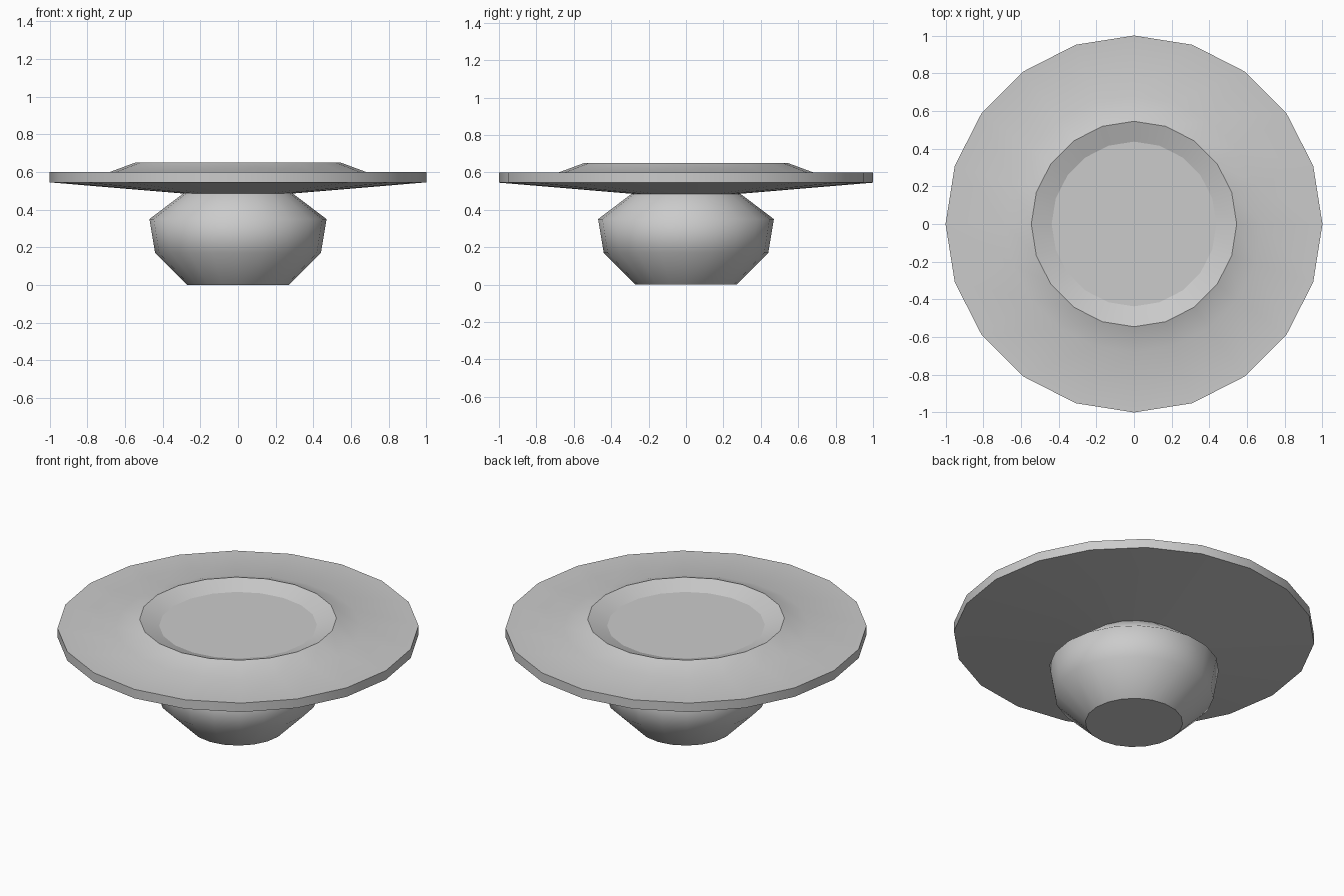
import bpy
import bmesh
import math

SIDES = 20

cube = bpy.data.objects.get("Cube")
if cube:
    bpy.data.objects.remove(cube, do_unlink=True)

# Single plain grey finish
grey = bpy.data.materials.new("plain grey")
grey.use_nodes = True
colour = (0.6, 0.6, 0.6, 1)
grey.diffuse_color = colour
grey.node_tree.nodes["Principled BSDF"].inputs["Base Color"].default_value = colour


def lathe(name, profile, smooth_angle):
    """Turn a (radius, height) profile listed bottom to top, with flat end caps."""
    bm = bmesh.new()
    rings = []
    for radius, height in profile:
        ring = []
        for i in range(SIDES):
            a = math.tau * i / SIDES
            ring.append(bm.verts.new((radius * math.cos(a), radius * math.sin(a), height)))
        rings.append(ring)
    for low, high in zip(rings, rings[1:]):
        for i in range(SIDES):
            j = (i + 1) % SIDES
            bm.faces.new((low[i], low[j], high[j], high[i]))
    caps = [bm.faces.new(rings[0][::-1]), bm.faces.new(rings[-1])]
    bm.normal_update()
    # Smooth walls, crisp caps and crisp edges above the given angle
    for face in bm.faces:
        face.smooth = face not in caps
    for edge in bm.edges:
        edge.smooth = edge.calc_face_angle(0) < math.radians(smooth_angle)
    for cap in caps:
        for edge in cap.edges:
            edge.smooth = False
    mesh = bpy.data.meshes.new(name)
    bm.to_mesh(mesh)
    bm.free()
    mesh.materials.append(grey)
    obj = bpy.data.objects.new(name, mesh)
    bpy.context.collection.objects.link(obj)
    return obj


# Rounded foot
lathe("round_base", [(0.27, 0), (0.44, 0.17), (0.47, 0.35), (0.285, 0.49)], 80)

# Wide disc with a raised lip around a shallow dish
lathe("wide_plate", [(0.27, 0.484), (1, 0.545), (1, 0.6), (0.68, 0.6),
                     (0.545, 0.65), (0.437, 0.61)], 30)
